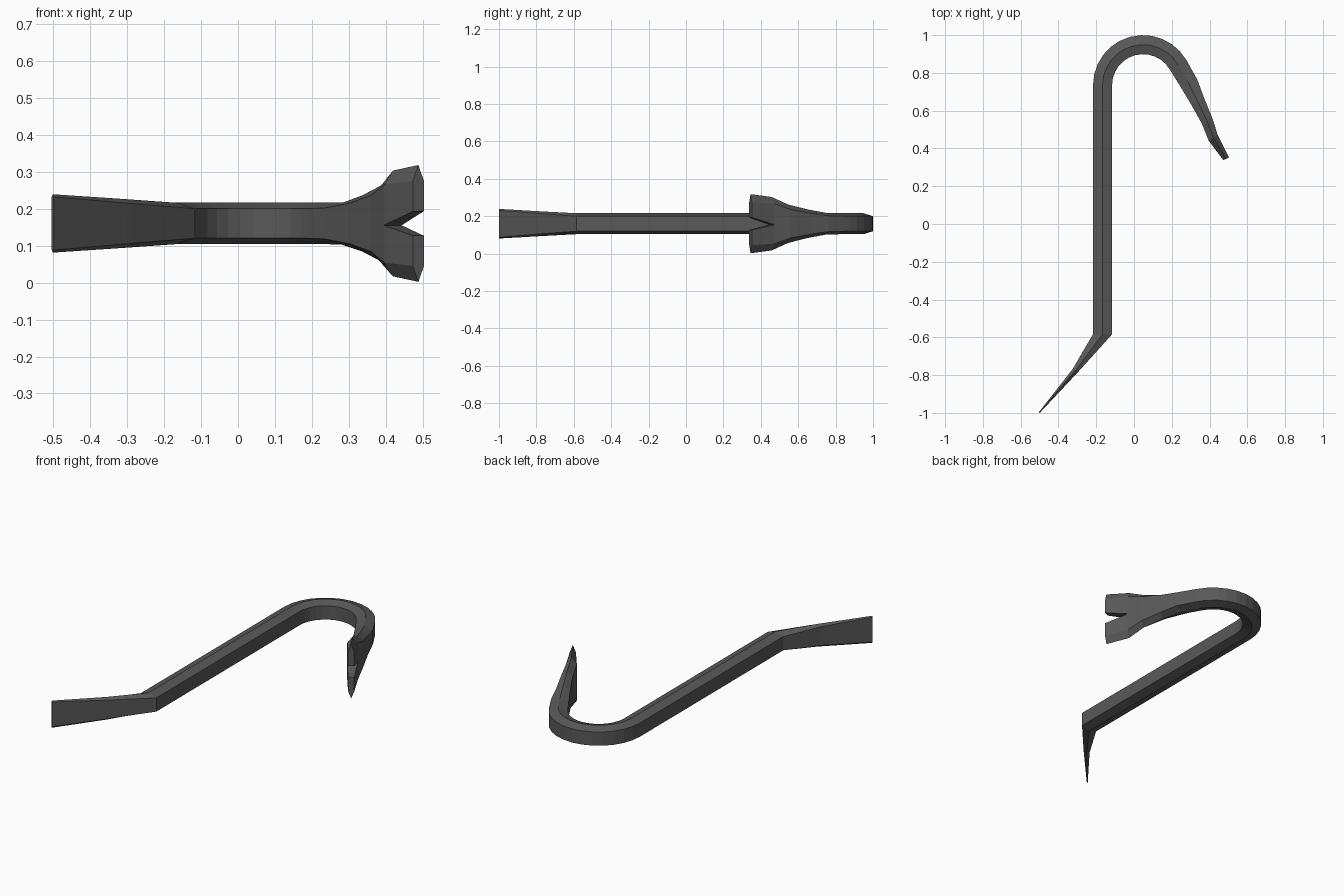
import bpy, bmesh, math
from mathutils import Vector

if "Cube" in bpy.data.objects:
    bpy.data.objects.remove(bpy.data.objects["Cube"])

MID_Z = 0.16


def make_object(name, verts, faces):
    bm = bmesh.new()
    vs = [bm.verts.new(v) for v in verts]
    for f in faces:
        bm.faces.new([vs[i] for i in f])
    bmesh.ops.recalc_face_normals(bm, faces=bm.faces)
    mesh = bpy.data.meshes.new(name)
    bm.to_mesh(mesh)
    bm.free()
    obj = bpy.data.objects.new(name, mesh)
    bpy.context.collection.objects.link(obj)
    return obj


def loft_hexagons(name, sections):
    # section: outer xy, inner xy, half height of the flat side, half height of the ridge
    verts, faces = [], []
    for (ox, oy), (ix, iy), side, ridge in sections:
        mx, my = (ox + ix) / 2, (oy + iy) / 2
        verts += [(ox, oy, MID_Z + side), (mx, my, MID_Z + ridge), (ix, iy, MID_Z + side),
                  (ix, iy, MID_Z - side), (mx, my, MID_Z - ridge), (ox, oy, MID_Z - side)]
    for s in range(len(sections) - 1):
        for k in range(6):
            a, b = s * 6 + k, s * 6 + (k + 1) % 6
            faces.append((a, b, b + 6, a + 6))
    n = len(verts)
    faces += [range(6), range(n - 6, n)]
    return make_object(name, verts, faces)


# chisel end and straight shaft
sections = [
    ((-0.504, -0.997), (-0.499, -1.0), 0.072, 0.079),
    ((-0.325, -0.768), (-0.290, -0.777), 0.054, 0.066),
    ((-0.218, -0.585), (-0.117, -0.585), 0.040, 0.056),
]

# round hook
STEPS = 12
for i in range(STEPS + 1):
    a = math.radians(180 - 150 * i / STEPS)
    c, s = math.cos(a), math.sin(a)
    sections.append(((0.048 + 0.265 * c, 0.735 + 0.265 * s),
                     (0.048 + 0.164 * c, 0.735 + 0.164 * s), 0.040, 0.056))

# flared claw
sections += [
    ((0.335, 0.765), (0.235, 0.745), 0.042, 0.057),
    ((0.370, 0.670), (0.303, 0.632), 0.055, 0.076),
    ((0.415, 0.560), (0.360, 0.530), 0.076, 0.103),
    ((0.442, 0.475), (0.396, 0.440), 0.106, 0.143),
    ((0.503, 0.352), (0.473, 0.338), 0.115, 0.158),
]
bar = loft_hexagons("crowbar", sections)

# V notch between the two claw tines
root = Vector((0.418, 0.458, 0.155))
along = Vector((0.070, -0.113, 0.005))
across = Vector((0.113, 0.070, 0)).normalized() * 0.15
up = Vector((0, 0, 0.033))
tri = [root, root + 1.5 * (along + up), root + 1.5 * (along - up)]
cutter = make_object("notch_cutter", [p - across for p in tri] + [p + across for p in tri],
                     [(0, 1, 2), (3, 4, 5), (0, 1, 4, 3), (1, 2, 5, 4), (2, 0, 3, 5)])
cutter.hide_render = True

mod = bar.modifiers.new("notch", 'BOOLEAN')
mod.operation = 'DIFFERENCE'
mod.solver = 'EXACT'
mod.object = cutter
bpy.context.view_layer.objects.active = bar
bpy.ops.object.modifier_apply(modifier=mod.name)
bpy.data.objects.remove(cutter)

# dark steel
steel = bpy.data.materials.new("dark_steel")
steel.diffuse_color = (0.1, 0.1, 0.1, 1)
steel.use_nodes = True
steel.node_tree.nodes["Principled BSDF"].inputs["Base Color"].default_value = steel.diffuse_color
bar.data.materials.clear()
bar.data.materials.append(steel)
